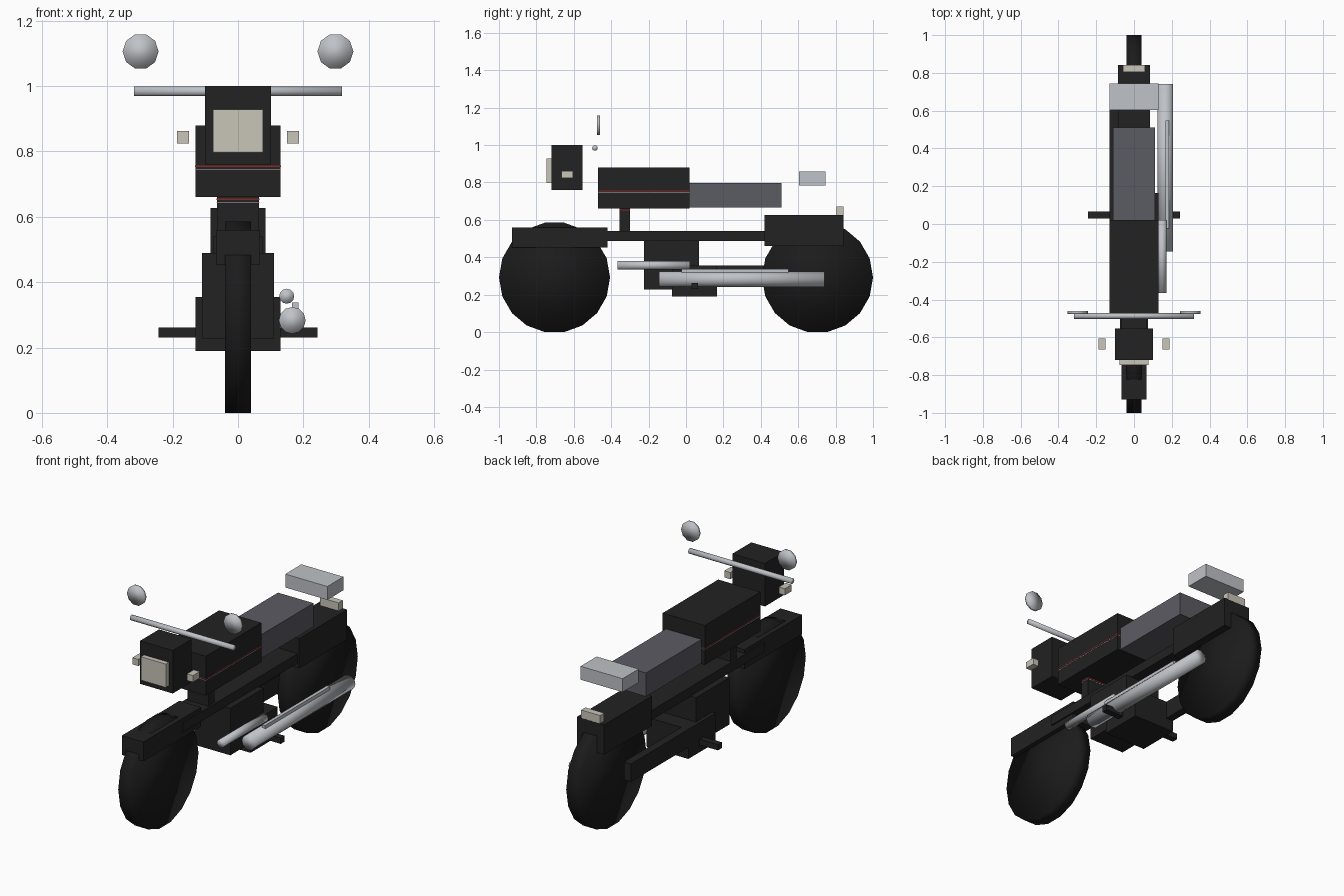
import bpy
import math

default = bpy.data.objects.get("Cube")
if default:
    bpy.data.objects.remove(default, do_unlink=True)


def material(name, r, g, b):
    m = bpy.data.materials.new(name)
    m.use_nodes = True
    m.diffuse_color = (r, g, b, 1)
    m.node_tree.nodes["Principled BSDF"].inputs["Base Color"].default_value = (r, g, b, 1)
    return m


BLACK = material("black paint", .016, .016, .016)
RUBBER = material("tyre rubber", .011, .011, .011)
GREY = material("seat grey", .105, .105, .125)
CHROME = material("chrome", .52, .54, .57)
LAMP = material("lamp cream", .58, .56, .48)
RED = material("stripe red", .25, .02, .02)


def box(name, x, y, z, mat):
    """Box between the (low, high) limits on each axis."""
    limits = (x, y, z)
    bpy.ops.mesh.primitive_cube_add(size=1, location=[(a + b) / 2 for a, b in limits])
    ob = bpy.context.object
    ob.name = name
    ob.scale = [b - a for a, b in limits]
    bpy.ops.object.transform_apply(location=False, rotation=False, scale=True)
    ob.data.materials.append(mat)
    return ob


def wide(name, half, y, z, mat):
    """Box centred on the middle plane."""
    return box(name, (-half, half), y, z, mat)


def rod(name, axis, radius, length, centre, sides, mat):
    """Smooth cylinder along the x or y axis, with vertices pointing sideways."""
    turn = (0, math.pi / 2, 0) if axis == "x" else (math.pi / 2, math.pi / 2, 0)
    bpy.ops.mesh.primitive_cylinder_add(vertices=sides, radius=radius, depth=length,
                                        location=centre, rotation=turn)
    ob = bpy.context.object
    ob.name = name
    ob.data.materials.append(mat)
    bpy.ops.object.shade_smooth()
    return ob


def pinstripe(name, half, y, z):
    """Thin red line with a pale edge around a painted box."""
    gap = .001
    for label, drop, tall, mat in (("red", 0, .005, RED), ("pale", .007, .002, CHROME)):
        wide(f"{name}_{label}_stripe", half + gap, (y[0] - gap, y[1] + gap),
             (z - drop, z - drop + tall), mat)


# Wheels
for name, y in (("front_wheel", -.703), ("rear_wheel", .703)):
    rod(name, "x", .297, .08, (0, y, .2925), 18, RUBBER)

# Frame, fenders and engine
wide("frame_beam", .075, (-.59, .45), (.487, .54), BLACK)
wide("front_fender", .067, (-.93, -.42), (.452, .56), BLACK)
wide("rear_fender", .084, (.42, .843), (.46, .627), BLACK)
wide("steering_neck", .065, (-.355, -.30), (.53, .70), BLACK)
wide("engine_block", .11, (-.225, .07), (.228, .49), BLACK)
wide("engine_case", .13, (-.075, .165), (.19, .355), BLACK)
wide("foot_pegs", .243, (.03, .065), (.23, .262), BLACK)
box("swing_arm", (-.13, -.085), (.09, .67), (.255, .355), BLACK)

# Tank, seat and rear rack
wide("fuel_tank", .13, (-.47, .02), (.66, .88), BLACK)
wide("seat", .11, (0, .51), (.665, .797), GREY)
wide("rear_rack", .13, (.603, .745), (.785, .86), CHROME)
wide("tail_light", .058, (.805, .842), (.627, .672), LAMP)
pinstripe("tank", .13, (-.47, .02), .752)
pinstripe("neck", .065, (-.355, -.30), .651)

# Headlight, indicators, handlebar and mirrors
wide("headlight_housing", .101, (-.72, -.553), (.76, 1.0), BLACK)
wide("headlight", .077, (-.747, -.72), (.797, .928), LAMP)
rod("handlebar", "x", .015, .635, (0, -.487, .984), 10, CHROME)
for side, s in (("left", 1), ("right", -1)):
    box(f"{side}_indicator", sorted((s * .15, s * .187)), (-.665, -.605), (.825, .862), LAMP)
    rod(f"{side}_mirror", "y", .055, .016, (s * .298, -.468, 1.106), 10, CHROME)

# Exhaust
rod("silencer", "y", .041, .885, (.166, .298, .283), 12, CHROME)
rod("exhaust_pipe", "y", .023, .387, (.149, -.172, .357), 12, CHROME)
box("heat_shield", (.166, .185), (-.025, .547), (.30, .338), CHROME)
